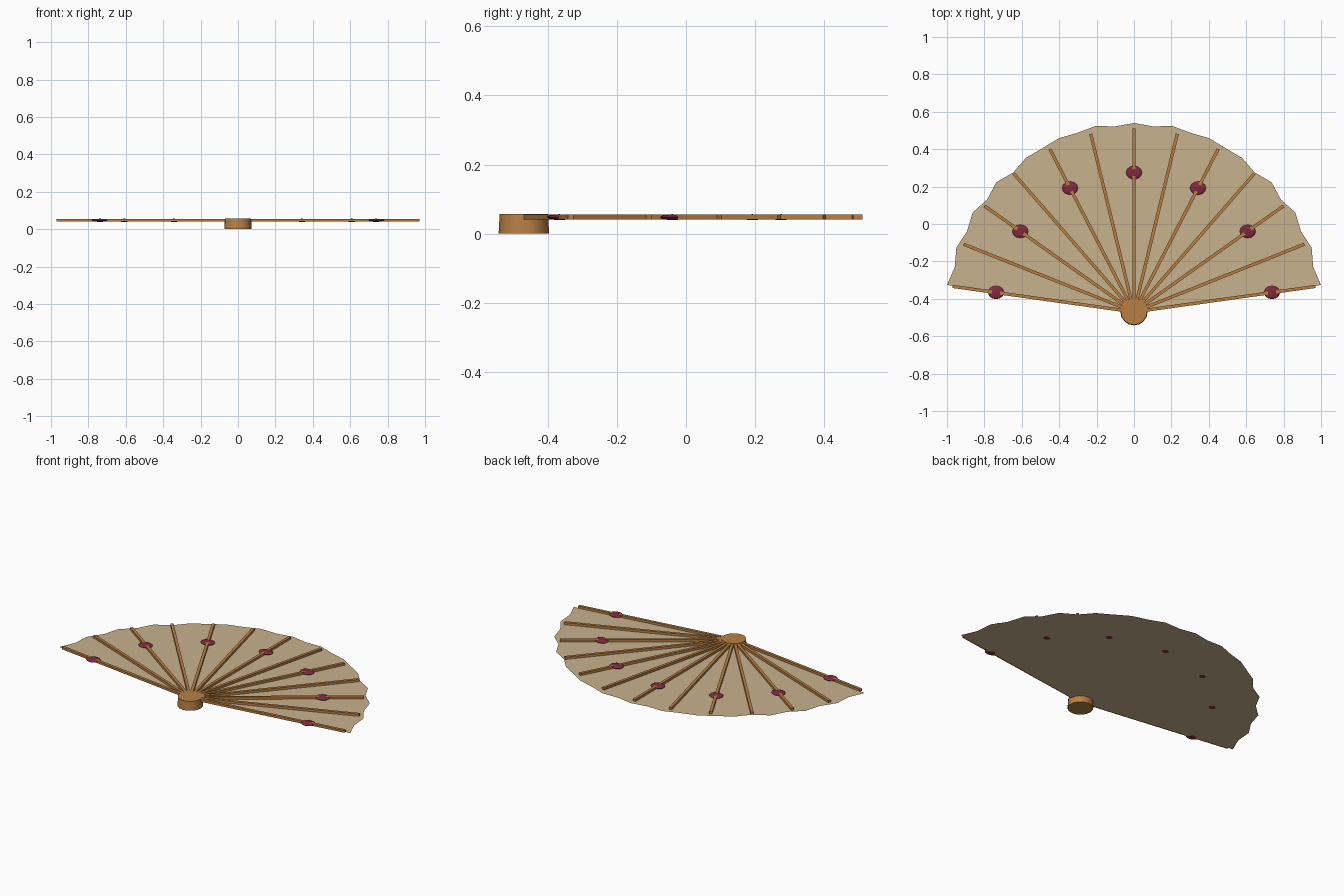
import bpy, bmesh
from math import radians, cos, sin, pi
from mathutils import Matrix

cube = bpy.data.objects.get("Cube")
if cube:
    bpy.data.objects.remove(cube)

PIVOT_Y = -0.47
START, SPAN = 8.0, 164.0
RIBS = 13


def material(name, rgb):
    # sRGB 0-255 to linear
    lin = [((c / 255 + 0.055) / 1.055) ** 2.4 for c in rgb] + [1]
    m = bpy.data.materials.new(name)
    m.use_nodes = True
    m.diffuse_color = lin
    bsdf = m.node_tree.nodes["Principled BSDF"]
    bsdf.inputs["Base Color"].default_value = lin
    bsdf.inputs["Roughness"].default_value = 0.8
    return m


wood = material("warm wood", (184, 128, 68))
paper = material("tan paper", (201, 178, 142))
red = material("dark red", (128, 42, 62))


def add(name, bm, mat, smooth=False):
    me = bpy.data.meshes.new(name)
    bm.to_mesh(me)
    bm.free()
    me.materials.append(mat)
    ob = bpy.data.objects.new(name, me)
    bpy.context.collection.objects.link(ob)
    if smooth:
        bpy.ops.object.select_all(action="DESELECT")
        ob.select_set(True)
        bpy.context.view_layer.objects.active = ob
        bpy.ops.object.shade_smooth_by_angle(angle=radians(40))
    return ob


def polar(radius, degrees, z):
    a = radians(degrees)
    return (radius * cos(a), PIVOT_Y + radius * sin(a), z)


# Hub: short, slightly tapered drum
bm = bmesh.new()
bmesh.ops.create_cone(bm, cap_ends=True, segments=16, radius1=0.073, radius2=0.07,
                      depth=0.057, matrix=Matrix.Translation((0, PIVOT_Y + 0.001, 0.0285)))
add("hub", bm, wood, True)

# Leaf: thin scalloped sheet, mirrored about the centre rib
half = [1.01, .988, 1.01, .991, 1.013, .989, 1.011, .986,
        1.006, 1.003, 1.012, 1.004, 1.015, .997, 1.01]
radii = half + half[-2::-1]
bm = bmesh.new()
centre = bm.verts.new((0, PIVOT_Y, 0.0405))
rim = [bm.verts.new(polar(r, START + 0.2 + (SPAN - 0.4) * i / (len(radii) - 1), 0.0405))
       for i, r in enumerate(radii)]
for a, b in zip(rim, rim[1:]):
    bm.faces.new((centre, a, b))
add("fan_leaf", bm, paper)

# Ribs radiating from the hub, with a bead on every second one
for i in range(RIBS):
    angle = START + SPAN * i / (RIBS - 1)
    bm = bmesh.new()
    bmesh.ops.create_cube(bm, size=1, matrix=Matrix.Translation(polar(0.49, angle, 0.0478))
                          @ Matrix.Rotation(radians(angle), 4, "Z")
                          @ Matrix.Diagonal((0.98, 0.017, 0.014, 1)))
    add(f"rib_{i + 1}", bm, wood)
    if i % 2 == 0:
        bm = bmesh.new()
        bmesh.ops.create_uvsphere(bm, u_segments=12, v_segments=8, radius=1,
                                  matrix=Matrix.Translation(polar(0.745, angle, 0.0478))
                                  @ Matrix.Diagonal((0.043, 0.036, 0.0085, 1)))
        add(f"bead_{i // 2 + 1}", bm, red, True)
